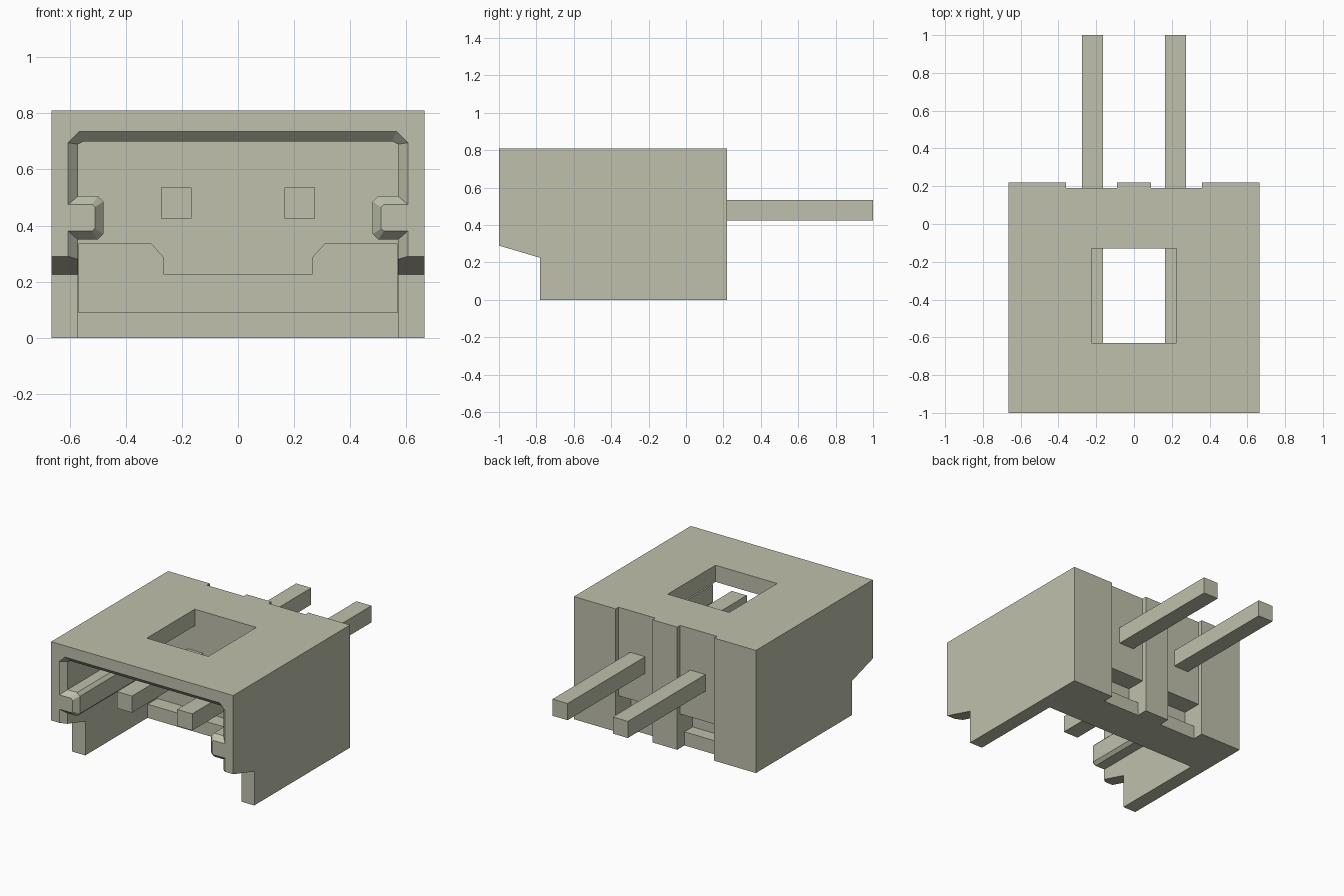
import bpy
import bmesh

cube = bpy.data.objects.get("Cube")
if cube:
    bpy.data.objects.remove(cube, do_unlink=True)

plastic = bpy.data.materials.new("pale olive grey")
plastic.use_nodes = True
colour = (0.52, 0.53, 0.41, 1)
plastic.diffuse_color = colour
plastic.node_tree.nodes["Principled BSDF"].inputs["Base Color"].default_value = colour


def loft(name, rings):
    """Solid through matching closed rings of 3D points."""
    bm = bmesh.new()
    loops = [[bm.verts.new(p) for p in ring] for ring in rings]
    n = len(loops[0])
    for a, b in zip(loops, loops[1:]):
        for i in range(n):
            j = (i + 1) % n
            bm.faces.new((a[i], a[j], b[j], b[i]))
    bm.faces.new(loops[0][::-1])
    bm.faces.new(loops[-1])
    bmesh.ops.recalc_face_normals(bm, faces=bm.faces)
    mesh = bpy.data.meshes.new(name)
    bm.to_mesh(mesh)
    bm.free()
    mesh.materials.append(plastic)
    obj = bpy.data.objects.new(name, mesh)
    bpy.context.collection.objects.link(obj)
    return obj


def box(name, x0, x1, y0, y1, z0, z1):
    ring = [(x0, z0), (x1, z0), (x1, z1), (x0, z1)]
    return loft(name, [[(x, y, z) for x, z in ring] for y in (y0, y1)])


def mirrored(half, y):
    """Close a right-hand outline across x = 0 at depth y."""
    full = half + [(-x, z) for x, z in reversed(half)]
    return [(x, y, z) for x, z in full]


def cut(target, cutter):
    mod = target.modifiers.new("cut", 'BOOLEAN')
    mod.operation = 'DIFFERENCE'
    mod.solver = 'EXACT'
    mod.object = cutter
    cutter.hide_render = True
    bpy.context.view_layer.update()
    graph = bpy.context.evaluated_depsgraph_get()
    mesh = bpy.data.meshes.new_from_object(target.evaluated_get(graph))
    target.modifiers.clear()
    target.data = mesh
    bpy.data.objects.remove(cutter, do_unlink=True)


# Housing block with the undercut front edge
side = [(-1, 0.29), (-0.78, 0.225), (-0.78, 0), (0.22, 0), (0.22, 0.81), (-1, 0.81)]
housing = loft("housing", [[(x, y, z) for y, z in side] for x in (-0.665, 0.665)])

# Open cavity with side ribs and a flared mouth
mouth = [(0.605, -0.1), (0.605, 0.38), (0.52, 0.38), (0.51, 0.39), (0.51, 0.465),
         (0.52, 0.475), (0.605, 0.475), (0.605, 0.695), (0.565, 0.735)]
inner = [(0.57, -0.1), (0.57, 0.35), (0.50, 0.35), (0.48, 0.37), (0.48, 0.485),
         (0.50, 0.505), (0.57, 0.505), (0.57, 0.69), (0.55, 0.70)]
cut(housing, loft("cavity_cutter", [mirrored(mouth, -1.01), mirrored(mouth, -1.0),
                                    mirrored(inner, -0.965), mirrored(inner, -0.13)]))

# Window in the roof
cut(housing, box("window_cutter", -0.225, 0.225, -0.63, -0.13, 0.6, 0.9))

# Stepped pocket low in the back wall
pocket = [(0.569, 0.09), (0.569, 0.335), (0.31, 0.335), (0.265, 0.285), (0.265, 0.225)]
cut(housing, loft("pocket_cutter", [mirrored(pocket, y) for y in (-0.2, -0.03)]))

# Rear grooves, each with a deeper slot above a set-back lip
for s in (-1, 1):
    x0, x1 = sorted((s * 0.09, s * 0.36))
    cut(housing, box("groove_cutter", x0, x1, 0.19, 0.3, -0.1, 0.9))
    cut(housing, box("slot_cutter", x0, x1, 0.06, 0.3, 0.09, 0.225))
    cut(housing, box("lip_cutter", x0, x1, 0.145, 0.3, -0.1, 0.15))

# Square contact pins
for side_name, x in (("left", 0.22), ("right", -0.22)):
    box(side_name + "_pin", x - 0.055, x + 0.055, -0.87, 1, 0.425, 0.535)
